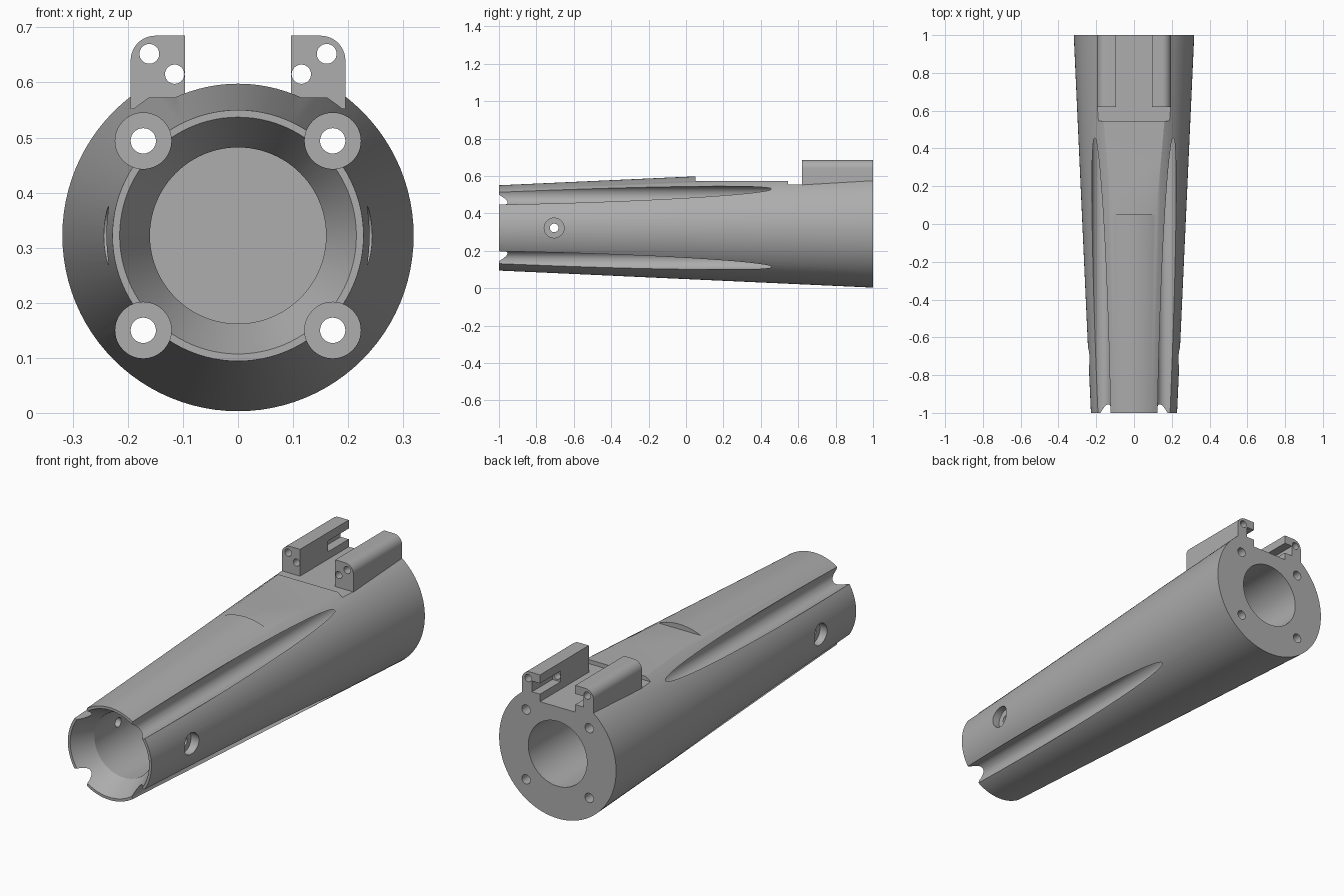
import bpy, bmesh, math
from mathutils import Matrix, Vector

if "Cube" in bpy.data.objects:
    bpy.data.objects.remove(bpy.data.objects["Cube"])

CZ = 0.322          # height of the barrel axis
BOLT = 0.172        # bolt offset from the axis in x and z

gray = bpy.data.materials.new("gray")
gray.diffuse_color = (0.42, 0.42, 0.42, 1)
gray.use_nodes = True
gray.node_tree.nodes["Principled BSDF"].inputs["Base Color"].default_value = gray.diffuse_color


def make(name, bm):
    bmesh.ops.recalc_face_normals(bm, faces=bm.faces)
    me = bpy.data.meshes.new(name)
    bm.to_mesh(me)
    bm.free()
    ob = bpy.data.objects.new(name, me)
    bpy.context.collection.objects.link(ob)
    me.materials.append(gray)
    return ob


def lathe(name, profile, n=96):
    """Solid of revolution around the barrel axis, profile = (radius, y)."""
    bm = bmesh.new()
    rings = [[bm.verts.new((r * math.cos(2 * math.pi * i / n), y,
                            CZ + r * math.sin(2 * math.pi * i / n)))
              for i in range(n)] for r, y in profile]
    for a, b in zip(rings, rings[1:]):
        for i in range(n):
            j = (i + 1) % n
            bm.faces.new((a[i], a[j], b[j], b[i]))
    bm.faces.new(rings[0])
    bm.faces.new(rings[-1])
    return make(name, bm)


def rod(name, start, end, r, n=48):
    s, e = Vector(start), Vector(end)
    rot = (e - s).to_track_quat('Z', 'Y').to_matrix().to_4x4()
    bm = bmesh.new()
    bmesh.ops.create_cone(bm, cap_ends=True, segments=n, radius1=r, radius2=r,
                          depth=(e - s).length,
                          matrix=Matrix.Translation((s + e) / 2) @ rot)
    return make(name, bm)


def box(name, lo, hi):
    bm = bmesh.new()
    bmesh.ops.create_cube(bm, size=1)
    for v in bm.verts:
        v.co = [l + (c + 0.5) * (h - l) for c, l, h in zip(v.co, lo, hi)]
    return make(name, bm)


def cut(ob, *cutters):
    for c in cutters:
        bpy.context.view_layer.objects.active = ob
        m = ob.modifiers.new("cut", 'BOOLEAN')
        m.operation, m.solver, m.object = 'DIFFERENCE', 'EXACT', c
        bpy.ops.object.modifier_apply(modifier=m.name)
        bpy.data.objects.remove(c)


def smooth(ob):
    bpy.ops.object.select_all(action='DESELECT')
    ob.select_set(True)
    bpy.context.view_layer.objects.active = ob
    bpy.ops.object.shade_smooth_by_angle(angle=math.radians(25))


# Tapered barrel with a blind bore from each end, the front one flared
barrel = lathe("barrel", [(0.228, -1), (0.319, 1)])
cut(barrel,
    lathe("front_bore", [(0.22, -1.01), (0.215, -1), (0.16, -0.89), (0.16, 0)]),
    lathe("rear_bore", [(0.16, 0.08), (0.16, 1.1)]))

# Flat on top and the lower seat for the rails
cut(barrel,
    box("top_flat", (-0.3, 0.05, 0.573), (0.3, 0.56, 0.8)),
    box("rail_seat", (-0.194, 0.545, 0.553), (0.194, 1.1, 0.8)))

# Four bolt channels with through holes
for sx in (-1, 1):
    for sz in (-1, 1):
        x, z = sx * BOLT, CZ + sz * BOLT
        cut(barrel,
            rod("bolt_channel", (x, -1.1, z), (x, 0.85, z), 0.051),
            rod("bolt_hole", (x, 0.8, z), (x, 1.1, z), 0.023, 32))

# Counterbored cross holes on both sides
for s in (-1, 1):
    cut(barrel,
        rod("counterbore", (s * 0.2, -0.705, CZ), (s * 0.4, -0.705, CZ), 0.053),
        rod("cross_hole", (s * 0.1, -0.705, CZ), (s * 0.3, -0.705, CZ), 0.023, 32))
smooth(barrel)

# Rails: rounded outer corner, two lengthwise holes, notch at the rear
for side, s in (("left", -1), ("right", 1)):
    prof = [(0.092, 0.548), (0.195, 0.548)]
    prof += [(0.15 + 0.045 * math.cos(a), 0.64 + 0.045 * math.sin(a))
             for a in (math.pi / 2 * i / 10 for i in range(11))]
    prof.append((0.092, 0.685))
    prof = [(max(x, 0.096), z) for x, z in prof]
    bm = bmesh.new()
    face = bm.faces.new([bm.verts.new((s * x, 0.62, z)) for x, z in prof])
    ext = bmesh.ops.extrude_face_region(bm, geom=[face], use_keep_orig=True)
    for v in ext["geom"]:
        if isinstance(v, bmesh.types.BMVert):
            v.co.y = 1
    rail = make(side + "_rail", bm)
    x0, x1 = sorted((s * 0.05, s * 0.14))
    cut(rail,
        box("rail_notch", (x0, 0.84, 0.59), (x1, 1.1, 0.643)),
        rod("upper_hole", (s * 0.161, 0.5, 0.652), (s * 0.161, 1.1, 0.652), 0.018, 32),
        rod("lower_hole", (s * 0.115, 0.5, 0.615), (s * 0.115, 0.9, 0.615), 0.0175, 32))
    smooth(rail)
